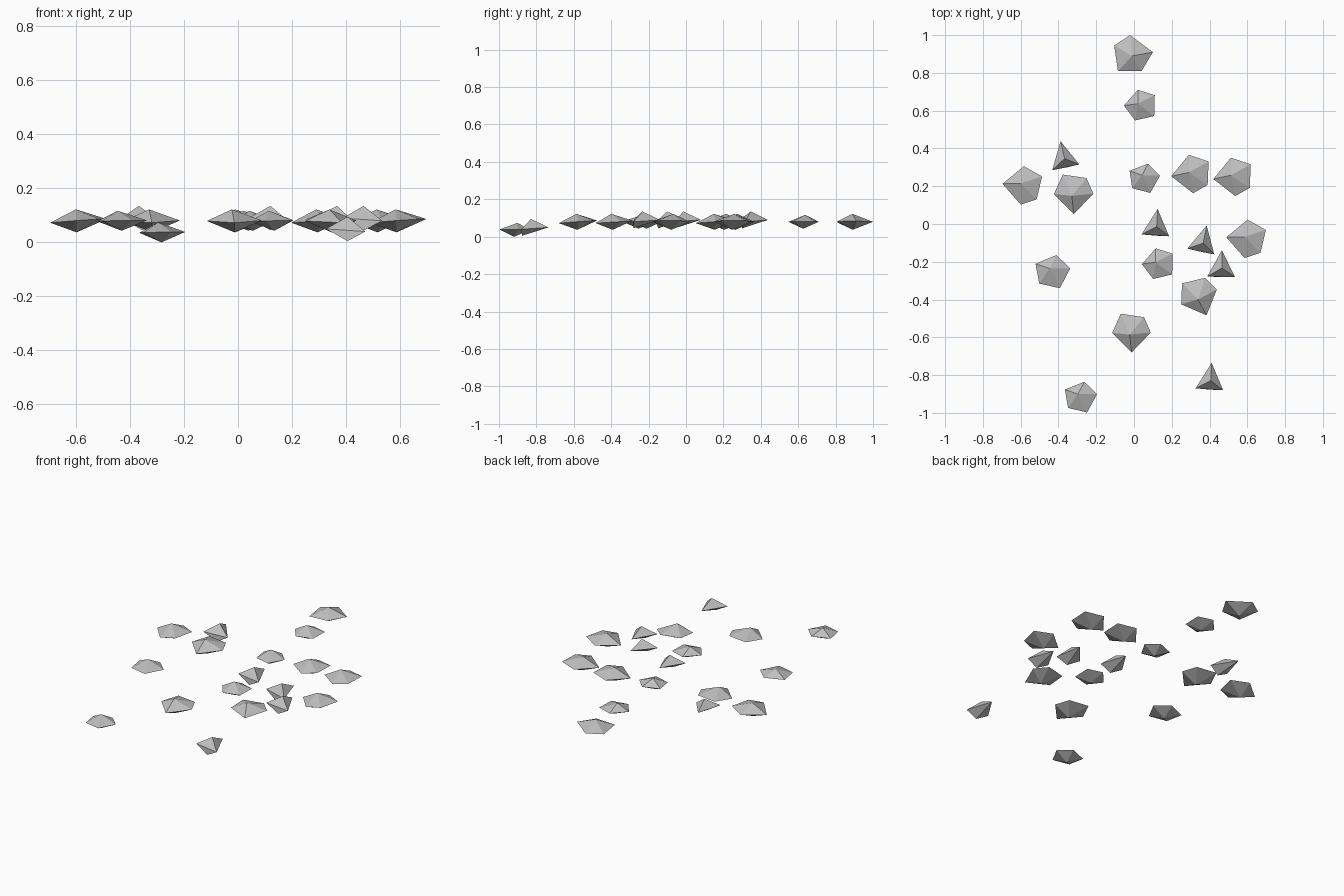
import bpy
import bmesh
from math import radians
from mathutils import Matrix

default_cube = bpy.data.objects.get("Cube")
if default_cube:
    bpy.data.objects.remove(default_cube, do_unlink=True)

# One plain stone colour
stone_grey = bpy.data.materials.new("stone_grey")
stone_grey.use_nodes = True
colour = (0.52, 0.52, 0.52, 1.0)
stone_grey.diffuse_color = colour
stone_grey.node_tree.nodes["Principled BSDF"].inputs["Base Color"].default_value = colour


def faceted_mesh(name, corners):
    """Wrap a few corner points in a flat-faced convex shell."""
    bm = bmesh.new()
    for corner in corners:
        bm.verts.new(corner)
    bmesh.ops.convex_hull(bm, input=bm.verts)
    bmesh.ops.recalc_face_normals(bm, faces=bm.faces)
    mesh = bpy.data.meshes.new(name)
    bm.to_mesh(mesh)
    bm.free()
    mesh.materials.append(stone_grey)
    return mesh


def double_pyramid(name, rim, top, bottom, tilt):
    """Five-sided stone: a slightly tilted rim between an upper and a lower peak."""
    corners = [(x, y, x * tilt) for x, y in rim]
    return faceted_mesh(name, corners + [top, bottom])


# The stone shapes
large_stone = double_pyramid(
    "large_stone",
    [(-.01, .103), (.095, .068), (.09, -.056), (.013, -.1), (-.103, -.01)],
    top=(-.01, .01, .042), bottom=(-.005, 0, -.043), tilt=.07)

broad_stone = double_pyramid(
    "broad_stone",
    [(-.01, .11), (.11, .02), (.05, -.081), (-.075, -.081), (-.095, .055)],
    top=(0, 0, .042), bottom=(0, 0, -.043), tilt=.04)

small_stone = double_pyramid(
    "small_stone",
    [(-.01, .083), (.08, .055), (.077, -.055), (-.024, -.079), (-.083, 0)],
    top=(-.01, .01, .037), bottom=(.01, 0, -.037), tilt=.02)

# Four-sided spike lying on its side, its point towards the back
pointed_stone = faceted_mesh(
    "pointed_stone",
    [(.005, .085, 0), (-.08, -.05, 0), (.066, -.06, -.01),
     (0, -.009, .045), (0, -.057, -.045)])


def scatter(mesh, height, places):
    """Place copies as x, y, turn in degrees and size."""
    for number, (x, y, turn, size) in enumerate(places, start=1):
        stone = bpy.data.objects.new(f"{mesh.name}_{number}", mesh.copy())
        stone.data.transform(Matrix.Rotation(radians(turn), 4, "Z"))
        stone.scale = (size, size, 1)
        stone.location = (x, y, height)
        bpy.context.collection.objects.link(stone)


# Stones of the main group
scatter(large_stone, .08, [
    (.3, .263, 0, 1), (.523, .248, 0, 1), (-.593, .203, -11, 1),
    (-.318, .158, 84, 1.02), (.592, -.08, -11, 1),
    (.346, -.387, 106, 1), (-.012, -.577, 84, 1)])
scatter(broad_stone, .08, [(-.01, .89, 0, 1)])
scatter(small_stone, .08, [
    (.03, .627, 0, 1), (.046, .245, -28, .95),
    (.125, -.212, 0, 1), (-.441, -.25, -26, 1.08)])
scatter(pointed_stone, .09, [
    (-.37, .355, 16, 1), (.12, -.005, 0, 1),
    (.368, -.092, -8, 1), (.465, -.224, 3, 1)])

# Stones lying lower at the front
scatter(small_stone, .037, [(-.292, -.914, -27, 1)])
scatter(pointed_stone, .05, [(.406, -.82, 0, 1)])
